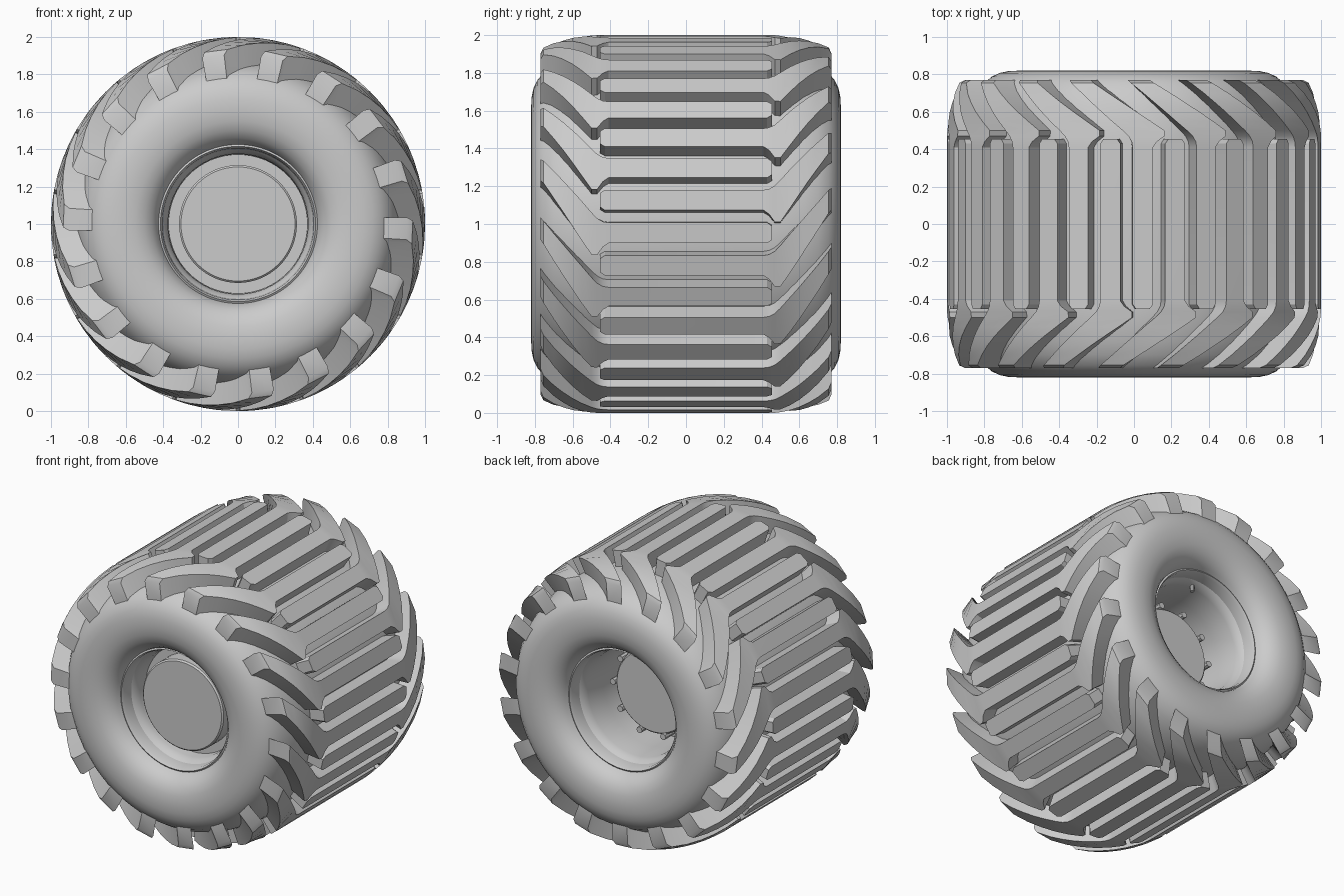
import bpy, bmesh, math
from mathutils import Matrix, Vector

if "Cube" in bpy.data.objects:
    bpy.data.objects.remove(bpy.data.objects["Cube"])

grey = bpy.data.materials.new("light grey rubber")
grey.use_nodes = True
grey.diffuse_color = (0.6, 0.6, 0.6, 1)
bsdf = grey.node_tree.nodes["Principled BSDF"]
bsdf.inputs["Base Color"].default_value = (0.6, 0.6, 0.6, 1)
bsdf.inputs["Roughness"].default_value = 0.7


def polar(r, y, degrees):
    """Point at radius r around the wheel axle, which lies along y."""
    a = math.radians(degrees)
    return Vector((r * math.cos(a), y, 1 + r * math.sin(a)))


def finish(name, bm, angle=30):
    bmesh.ops.recalc_face_normals(bm, faces=bm.faces)
    mesh = bpy.data.meshes.new(name)
    bm.to_mesh(mesh)
    bm.free()
    mesh.materials.append(grey)
    mesh.shade_smooth()
    mesh.set_sharp_from_angle(angle=math.radians(angle))
    obj = bpy.data.objects.new(name, mesh)
    bpy.context.scene.collection.objects.link(obj)
    return obj


def lathe(name, profile, steps=96, caps=False, closed=False, angle=30):
    """Spin a list of (radius, y) points about the axle."""
    bm = bmesh.new()
    rings = [[bm.verts.new(polar(r, y, 360 * i / steps)) for i in range(steps)]
             for r, y in profile]
    pairs = list(zip(rings, rings[1:]))
    if closed:
        pairs.append((rings[-1], rings[0]))
    for a, b in pairs:
        for i in range(steps):
            j = (i + 1) % steps
            bm.faces.new((a[i], a[j], b[j], b[i]))
    if caps:
        bm.faces.new(rings[0])
        bm.faces.new(rings[-1])
    return finish(name, bm, angle)


# Carcass: half section from bead to crown, mirrored across the middle
half = [(0.42, 0.69), (0.435, 0.73), (0.46, 0.765), (0.50, 0.795), (0.55, 0.813),
        (0.61, 0.82), (0.67, 0.818), (0.72, 0.807), (0.76, 0.788), (0.80, 0.755),
        (0.835, 0.70), (0.86, 0.63), (0.88, 0.54), (0.89, 0.44)]
lathe("tyre_carcass", half + [(r, -y) for r, y in reversed(half)], angle=50)

# Rim barrel with stepped flanges at both sides
flange = [(0.43, 0.70), (0.415, 0.71), (0.405, 0.69), (0.40, 0.62),
          (0.385, 0.60), (0.375, 0.56), (0.37, 0.40)]
lathe("rim_barrel", flange + [(r, -y) for r, y in reversed(flange)])

# Hub drum, and the web joining it to the barrel
lathe("hub_drum", [(0.305, -0.62), (0.315, -0.61), (0.315, 0.28), (0.29, 0.30),
                   (0.29, 0.36), (0.28, 0.37)], steps=64, caps=True)
lathe("rim_web", [(0.30, -0.50), (0.372, -0.50), (0.372, 0.20), (0.30, 0.20)],
      steps=64, closed=True)

# Bolts around the back of the hub
bm = bmesh.new()
for k in range(10):
    place = Matrix.Translation(polar(0.30, 0.33, 36 * k)) @ Matrix.Rotation(math.pi / 2, 4, 'X')
    bmesh.ops.create_cone(bm, cap_ends=True, segments=8, radius1=0.022,
                          radius2=0.022, depth=0.12, matrix=place)
finish("hub_bolts", bm)

# Valve on the back of the rim
bm = bmesh.new()
bmesh.ops.create_cone(bm, cap_ends=True, segments=8, radius1=0.015, radius2=0.012,
                      depth=0.07, matrix=Matrix.Translation(polar(0.375, 0.58, 90)))
finish("valve", bm)

# One lug: (distance along axle, lower angle, upper angle, outer radius, inner radius)
# straight centre bar, hooked elbow, then a swept shoulder arm
stations = [
    (-0.455, 1.0, 5.2, 1.0, 0.87), (-0.43, 0, 6.2, 1.0, 0.87),
    (0.41, 0, 6.2, 1.0, 0.87), (0.44, -1.2, 6.5, 1.0, 0.87),
    (0.47, -3.6, 7.5, 1.0, 0.86), (0.50, -3.6, 9.3, 0.998, 0.85),
    (0.55, 0.6, 12.7, 0.993, 0.84), (0.60, 5.0, 16.0, 0.985, 0.82),
    (0.65, 9.5, 19.4, 0.973, 0.80), (0.70, 14.0, 22.8, 0.958, 0.785),
    (0.755, 19.3, 26.9, 0.935, 0.78), (0.77, 20.5, 28.0, 0.905, 0.78),
]


def lugs(name, side, start):
    bm = bmesh.new()
    for k in range(18):
        base = start + 20 * k
        loops = []
        for s, lo, hi, outer, inner in stations:
            y = side * s
            loops.append([bm.verts.new(polar(r, y, base + a)) for r, a in
                          ((inner, lo - 0.3), (outer, lo), (outer, hi), (inner, hi + 0.3))])
        for a, b in zip(loops, loops[1:]):
            for i in range(4):
                j = (i + 1) % 4
                bm.faces.new((a[i], a[j], b[j], b[i]))
        bm.faces.new(loops[0])
        bm.faces.new(loops[-1])
    finish(name, bm)


lugs("front_lugs", -1, 14.2)
lugs("back_lugs", 1, 4.2)
